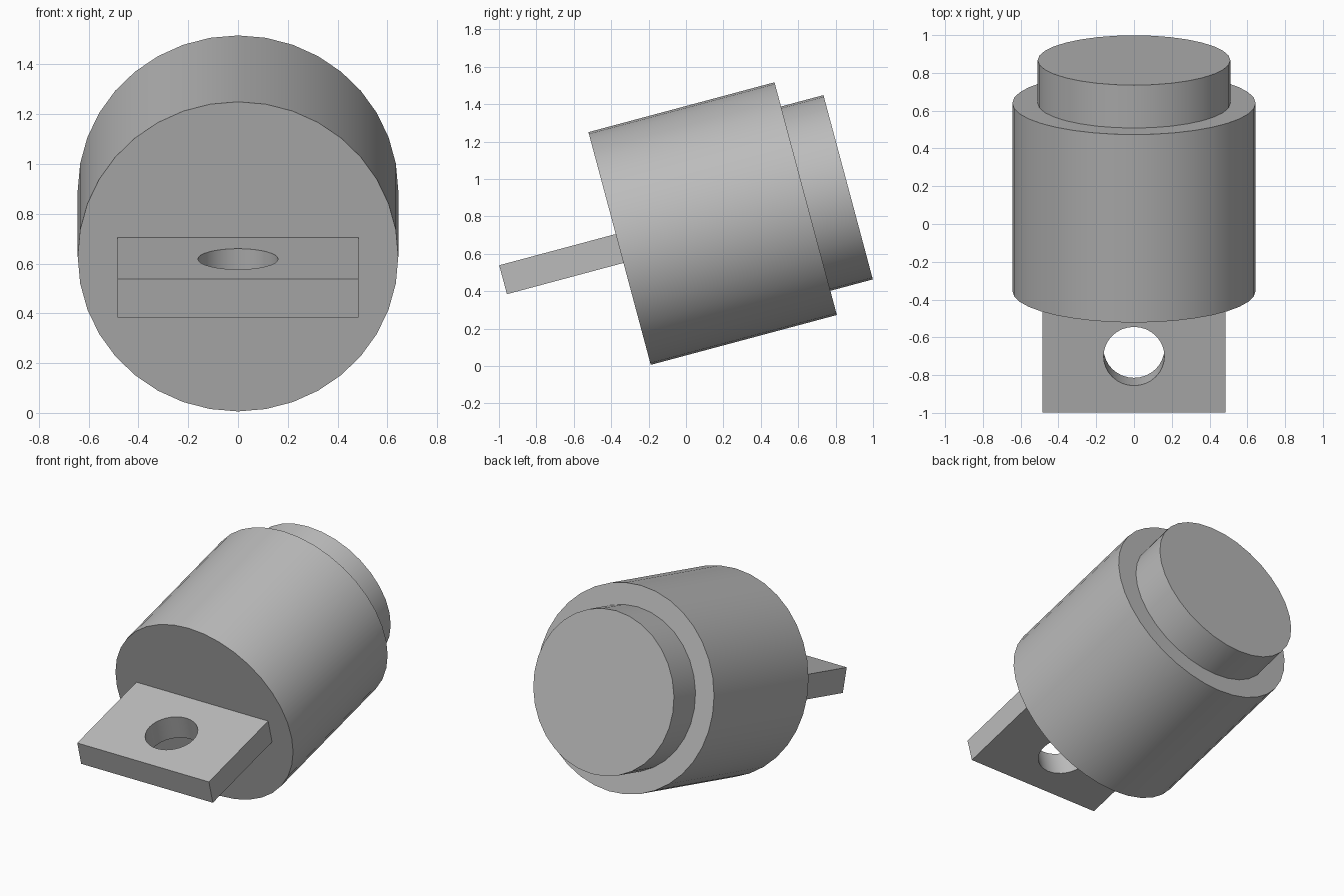
import bpy
from math import radians
from mathutils import Matrix

if "Cube" in bpy.data.objects:
    bpy.data.objects.remove(bpy.data.objects["Cube"], do_unlink=True)

# Shared tilted frame: local y runs along the cylinder axis
FRAME = Matrix.Translation((0, -0.355, 0.628)) @ Matrix.Rotation(radians(15), 4, "X")

grey = bpy.data.materials.new("plain grey")
grey.use_nodes = True
colour = (0.5, 0.5, 0.5, 1)
grey.diffuse_color = colour
grey.node_tree.nodes["Principled BSDF"].inputs["Base Color"].default_value = colour


def finish(name, local):
    obj = bpy.context.object
    obj.name = name
    obj.matrix_world = FRAME @ local
    obj.data.materials.append(grey)
    return obj


def disc(name, radius, start, end, sides):
    """Cylinder lying along the tilted axis."""
    bpy.ops.mesh.primitive_cylinder_add(vertices=sides, radius=radius, depth=end - start)
    obj = finish(name, Matrix.Translation((0, (start + end) / 2, 0))
                 @ Matrix.Rotation(radians(-90), 4, "X"))
    bpy.ops.object.shade_smooth_by_angle(angle=radians(30))
    return obj


# Main body and the smaller stepped end
disc("body", 0.644, 0, 1.03, 36)
disc("end_cap", 0.51, 1.03, 1.265, 32)

# Hole cutter through the tab
bpy.ops.mesh.primitive_cylinder_add(vertices=32, radius=0.161, depth=0.5)
cutter = finish("hole_cutter", Matrix.Translation((0, -0.336, 0)))
cutter.hide_render = True
cutter.hide_set(True)

# Flat mounting tab with its hole
bpy.ops.mesh.primitive_cube_add(size=1)
tab = finish("mounting_tab", Matrix.Translation((0, -0.3225, 0))
             @ Matrix.Diagonal((0.97, 0.645, 0.16, 1)))
bpy.ops.object.transform_apply(location=False, rotation=False, scale=True)
cut = tab.modifiers.new("hole", "BOOLEAN")
cut.operation = "DIFFERENCE"
cut.solver = "EXACT"
cut.object = cutter
bpy.ops.object.modifier_apply(modifier=cut.name)
bpy.ops.object.shade_smooth_by_angle(angle=radians(30))
